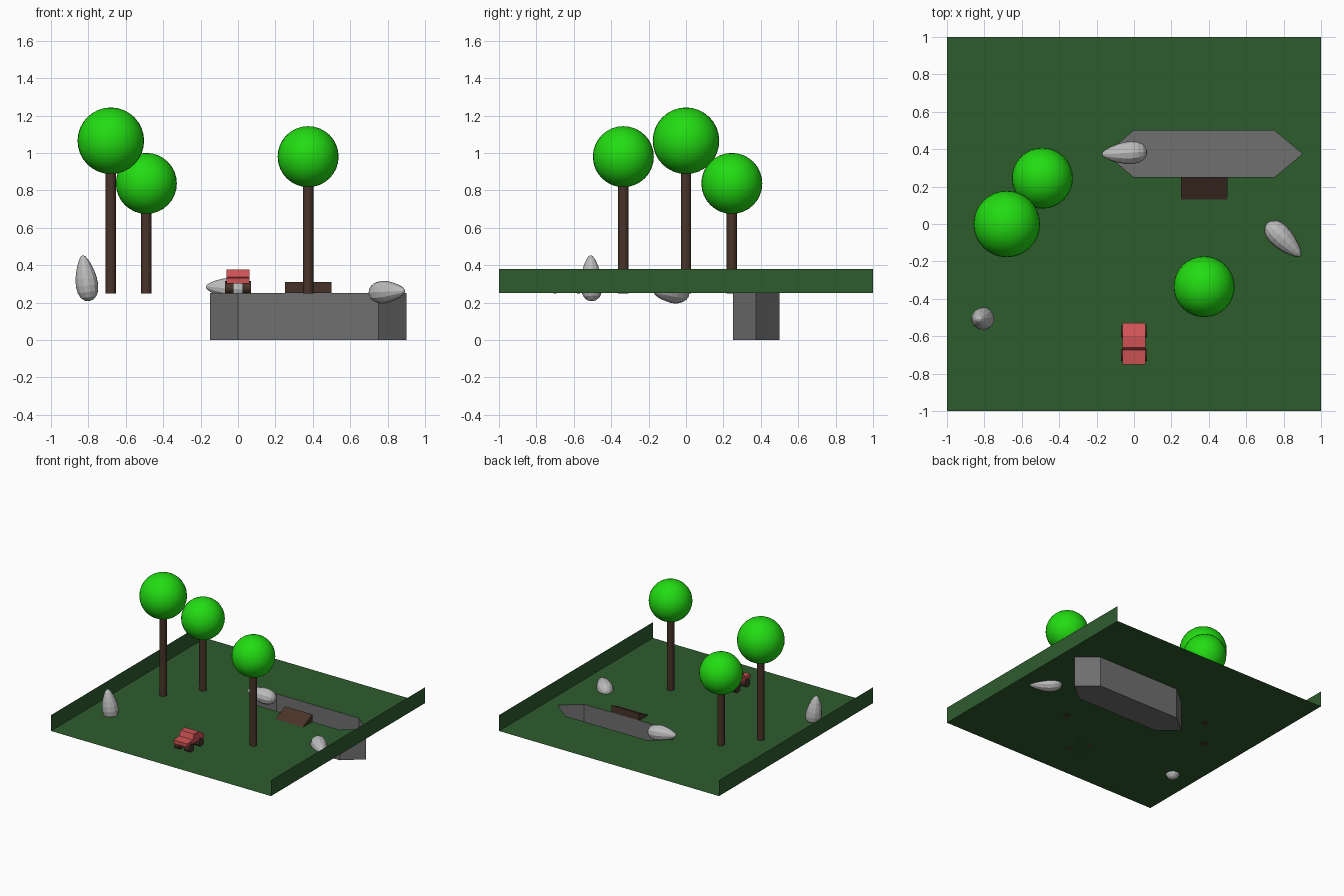
import bpy, bmesh, math
from mathutils import Vector

if "Cube" in bpy.data.objects:
    bpy.data.objects.remove(bpy.data.objects["Cube"])


def material(name, rgb):
    m = bpy.data.materials.new(name)
    m.diffuse_color = (*rgb, 1)
    m.use_nodes = True
    m.node_tree.nodes["Principled BSDF"].inputs["Base Color"].default_value = m.diffuse_color
    return m


GRASS = material("grass green", (0.027, 0.107, 0.027))
LEAF = material("leaf green", (0.016, 0.72, 0.006))
BROWN = material("bark brown", (0.065, 0.034, 0.022))
STONE = material("pit grey", (0.16, 0.16, 0.16))
ROCK = material("rock grey", (0.5, 0.5, 0.5))
RED = material("car red", (0.62, 0.085, 0.09))


def finish(bm, name, mat, smooth=False):
    me = bpy.data.meshes.new(name)
    bm.to_mesh(me)
    bm.free()
    ob = bpy.data.objects.new(name, me)
    bpy.context.collection.objects.link(ob)
    me.materials.append(mat)
    if smooth:
        for p in me.polygons:
            p.use_smooth = len(p.vertices) < 5
    return ob


def prism_x(name, profile, x0, x1, mat):
    """Extrude a (y, z) profile along x."""
    bm = bmesh.new()
    f = bm.faces.new([bm.verts.new((x0, y, z)) for y, z in profile])
    r = bmesh.ops.extrude_face_region(bm, geom=[f])
    vs = [v for v in r["geom"] if isinstance(v, bmesh.types.BMVert)]
    bmesh.ops.translate(bm, verts=vs, vec=(x1 - x0, 0, 0))
    # keep the starting cap closed
    if not any(all(abs(v.co.x - x0) < 1e-6 for v in g.verts) for g in bm.faces):
        bm.faces.new([v for v in bm.verts if abs(v.co.x - x0) < 1e-6])
    bmesh.ops.recalc_face_normals(bm, faces=bm.faces)
    return finish(bm, name, mat)


def rod(name, center, radius, length, mat, axis="Z", sides=24):
    bm = bmesh.new()
    bmesh.ops.create_cone(bm, cap_ends=True, segments=sides, radius1=radius,
                          radius2=radius, depth=length)
    if axis == "X":
        for v in bm.verts:
            v.co = Vector((v.co.z, v.co.x, v.co.y))
    bmesh.ops.recalc_face_normals(bm, faces=bm.faces)
    ob = finish(bm, name, mat, True)
    ob.location = center
    return ob


G = 0.25  # ground height
PIT = [(-0.15, 0.375), (0, 0.25), (0.75, 0.25), (0.9, 0.375), (0.75, 0.5), (0, 0.5)]

# ground sheet with a six-sided hole
bm = bmesh.new()
edges = []
for loop in ([(-1, -1), (1, -1), (1, 1), (-1, 1)], PIT):
    vs = [bm.verts.new((x, y, G)) for x, y in loop]
    edges += [bm.edges.new((vs[i - 1], vs[i])) for i in range(len(vs))]
bmesh.ops.triangle_fill(bm, edges=edges, use_beauty=True)
for f in bm.faces:
    f.normal_update()
    if f.normal.z < 0:
        f.normal_flip()
finish(bm, "ground", GRASS)

# thin side walls
for side, x in (("left", -1), ("right", 1)):
    bm = bmesh.new()
    bm.faces.new([bm.verts.new((x, y, z)) for y, z in
                  ((-1, G), (1, G), (1, 0.38), (-1, 0.38))])
    finish(bm, side + "_wall", GRASS)

# open-topped pit under the hole
bm = bmesh.new()
low = [bm.verts.new((x, y, 0)) for x, y in PIT]
top = [bm.verts.new((x, y, G)) for x, y in PIT]
bm.faces.new(low[::-1])
for i in range(len(PIT)):
    bm.faces.new((low[i - 1], low[i], top[i], top[i - 1]))
finish(bm, "pit", STONE)

# jump ramp at the pit edge
prism_x("ramp", [(0.13, G), (0.25, G), (0.25, 0.31)], 0.25, 0.5, BROWN)

# trees: x, y, crown height, crown radius
for i, (x, y, z, r) in enumerate(((-0.68, 0, 1.065, 0.178),
                                  (-0.49, 0.245, 0.837, 0.163),
                                  (0.375, -0.335, 0.98, 0.163)), 1):
    base, end = G - 0.002, z - r * 0.8
    rod(f"trunk_{i}", (x, y, (base + end) / 2), 0.028, end - base, BROWN)
    bm = bmesh.new()
    bmesh.ops.create_uvsphere(bm, u_segments=32, v_segments=16, radius=r)
    finish(bm, f"crown_{i}", LEAF, True).location = (x, y, z)

# egg-shaped rocks: blunt end, pointed end
for i, (a, b) in enumerate((((-0.795, -0.503, 0.207), (-0.83, -0.51, 0.453)),
                            ((0.07, 0.387, 0.265), (-0.172, 0.372, 0.285)),
                            ((0.712, 0.005, 0.252), (0.89, -0.172, 0.262))), 1):
    a, b = Vector(a), Vector(b)
    bm = bmesh.new()
    bmesh.ops.create_uvsphere(bm, u_segments=12, v_segments=10, radius=1)
    for v in bm.verts:
        k = 0.058 * (1 - 0.35 * v.co.z)
        v.co = (v.co.x * k, v.co.y * k, v.co.z * (b - a).length / 2)
    ob = finish(bm, f"rock_{i}", ROCK)
    ob.location = (a + b) / 2
    ob.rotation_mode = "QUATERNION"
    ob.rotation_quaternion = (b - a).to_track_quat("Z", "Y")

# car body and wheels
prism_x("car_body", [(-0.75, 0.302), (-0.75, 0.332), (-0.675, 0.336), (-0.66, 0.378),
                     (-0.60, 0.378), (-0.53, 0.338), (-0.53, 0.302)], -0.062, 0.062, RED)
for end, y in (("front", -0.7), ("rear", -0.575)):
    for side, s in (("left", -1), ("right", 1)):
        rod(f"{end}_{side}_wheel", (s * 0.046, y, 0.281), 0.033, 0.046, BROWN, "X", 16)
